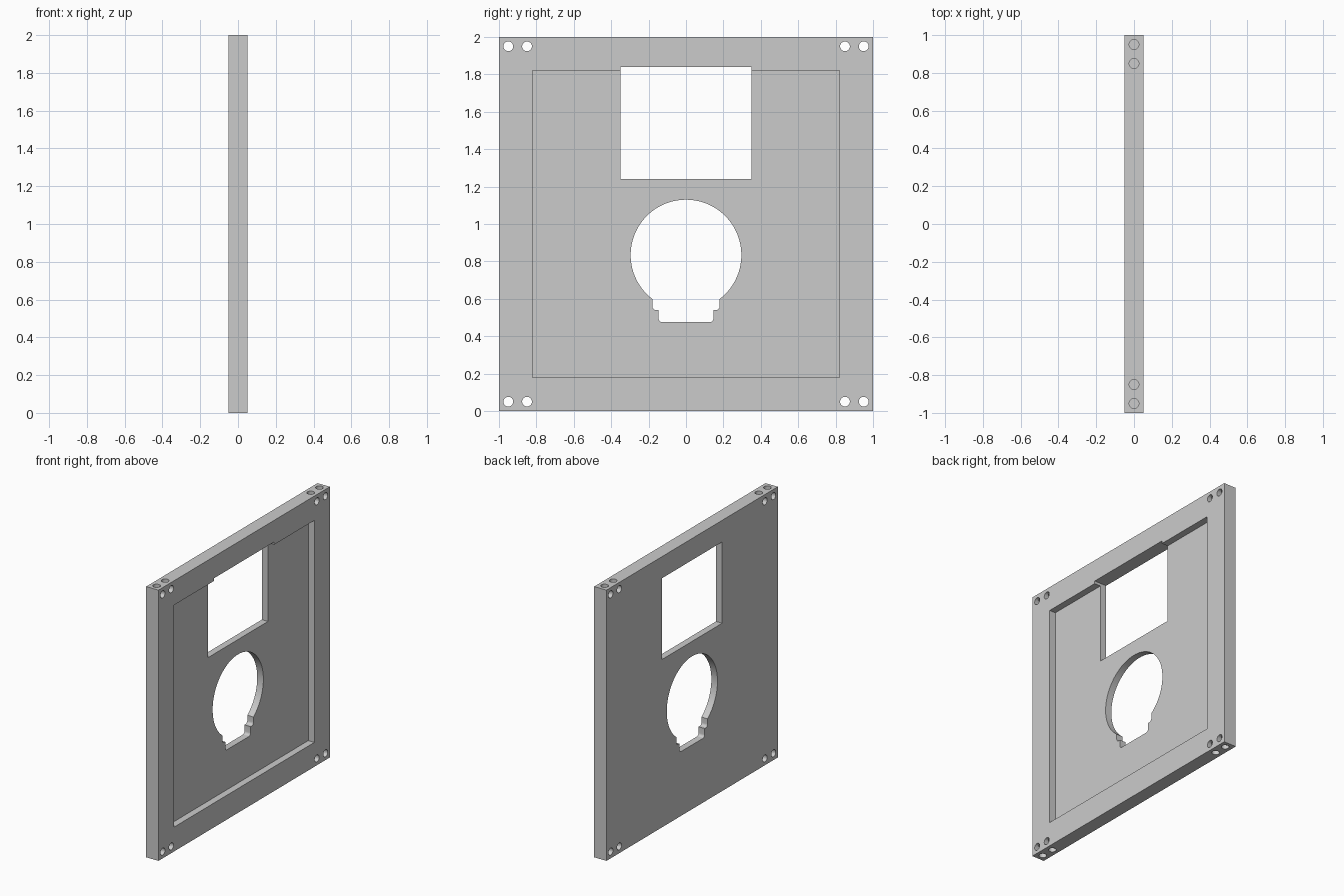
import bpy, bmesh, math
from mathutils import Matrix

default = bpy.data.objects.get("Cube")
if default:
    bpy.data.objects.remove(default, do_unlink=True)

grey = bpy.data.materials.new("plain grey")
grey.use_nodes = True
GREY = (0.6, 0.6, 0.6, 1)
grey.diffuse_color = GREY
grey.node_tree.nodes["Principled BSDF"].inputs["Base Color"].default_value = GREY

THICK = 0.1
RECESS = 0.05
HOLE_R = 0.026


def finish(name, bm):
    bmesh.ops.recalc_face_normals(bm, faces=bm.faces)
    mesh = bpy.data.meshes.new(name)
    bm.to_mesh(mesh)
    bm.free()
    mesh.materials.append(grey)
    obj = bpy.data.objects.new(name, mesh)
    bpy.context.collection.objects.link(obj)
    return obj


def prism(name, outline, x0, x1):
    """Extrude a (y, z) outline from x0 to x1."""
    bm = bmesh.new()
    face = bm.faces.new([bm.verts.new((x0, y, z)) for y, z in outline])
    ext = bmesh.ops.extrude_face_region(bm, geom=[face])["geom"]
    verts = [v for v in ext if isinstance(v, bmesh.types.BMVert)]
    bmesh.ops.translate(bm, verts=verts, vec=(x1 - x0, 0, 0))
    return finish(name, bm)


def rect(half, z0, z1):
    return [(-half, z0), (half, z0), (half, z1), (-half, z1)]


def rod(name, centre, length, axis):
    bm = bmesh.new()
    turn = Matrix.Rotation(math.pi / 2, 4, "Y") if axis == "X" else Matrix()
    bmesh.ops.create_cone(bm, cap_ends=True, segments=32, radius1=HOLE_R,
                          radius2=HOLE_R, depth=length,
                          matrix=Matrix.Translation(centre) @ turn)
    return finish(name, bm)


def arc(cy, cz, r, a0, a1, n):
    steps = [math.radians(a0 + (a1 - a0) * i / n) for i in range(n + 1)]
    return [(cy + r * math.cos(a), cz + r * math.sin(a)) for a in steps]


# Main plate
plate = prism("plate", rect(1, 0, 2), -THICK / 2, THICK / 2)

# Shallow recess and square window
cutters = [
    prism("recess_cutter", rect(0.82, 0.18, 1.82), THICK / 2 - RECESS, THICK),
    prism("window_cutter", rect(0.35, 1.24, 1.84), -THICK, THICK),
]

# Bulb-shaped opening: half outline from the base up, then mirrored
R, CZ, NECK = 0.296, 0.834, 0.18
start = -math.degrees(math.acos(NECK / R))
half = (arc(0.127, 0.495, 0.02, -90, 0, 5) + [(0.147, 0.54)]
        + arc(0.16, 0.56, 0.02, -90, 0, 5) + arc(0, CZ, R, start, 90, 40))
bulb = half + [(-y, z) for y, z in reversed(half[:-1])]
cutters.append(prism("bulb_cutter", bulb, -THICK, THICK))

# Corner holes through the faces, and blind holes in the top and bottom edges
for y in (-0.95, -0.85, 0.85, 0.95):
    for z, edge in ((0.05, 0), (1.95, 2)):
        cutters.append(rod("face_hole_cutter", (0, y, z), 3 * THICK, "X"))
        cutters.append(rod("edge_hole_cutter", (0, y, edge), 0.2, "Z"))

for cutter in cutters:
    cutter.hide_render = True
    cutter.hide_viewport = True
    cutter.display_type = "WIRE"
    mod = plate.modifiers.new(cutter.name, "BOOLEAN")
    mod.operation = "DIFFERENCE"
    mod.solver = "EXACT"
    mod.object = cutter

# Bake the cuts, then smooth only the curved hole walls
bpy.context.view_layer.objects.active = plate
plate.select_set(True)
for mod in list(plate.modifiers):
    bpy.ops.object.modifier_apply(modifier=mod.name)
for cutter in cutters:
    bpy.data.objects.remove(cutter, do_unlink=True)
bpy.ops.object.shade_smooth_by_angle(angle=math.radians(30))
